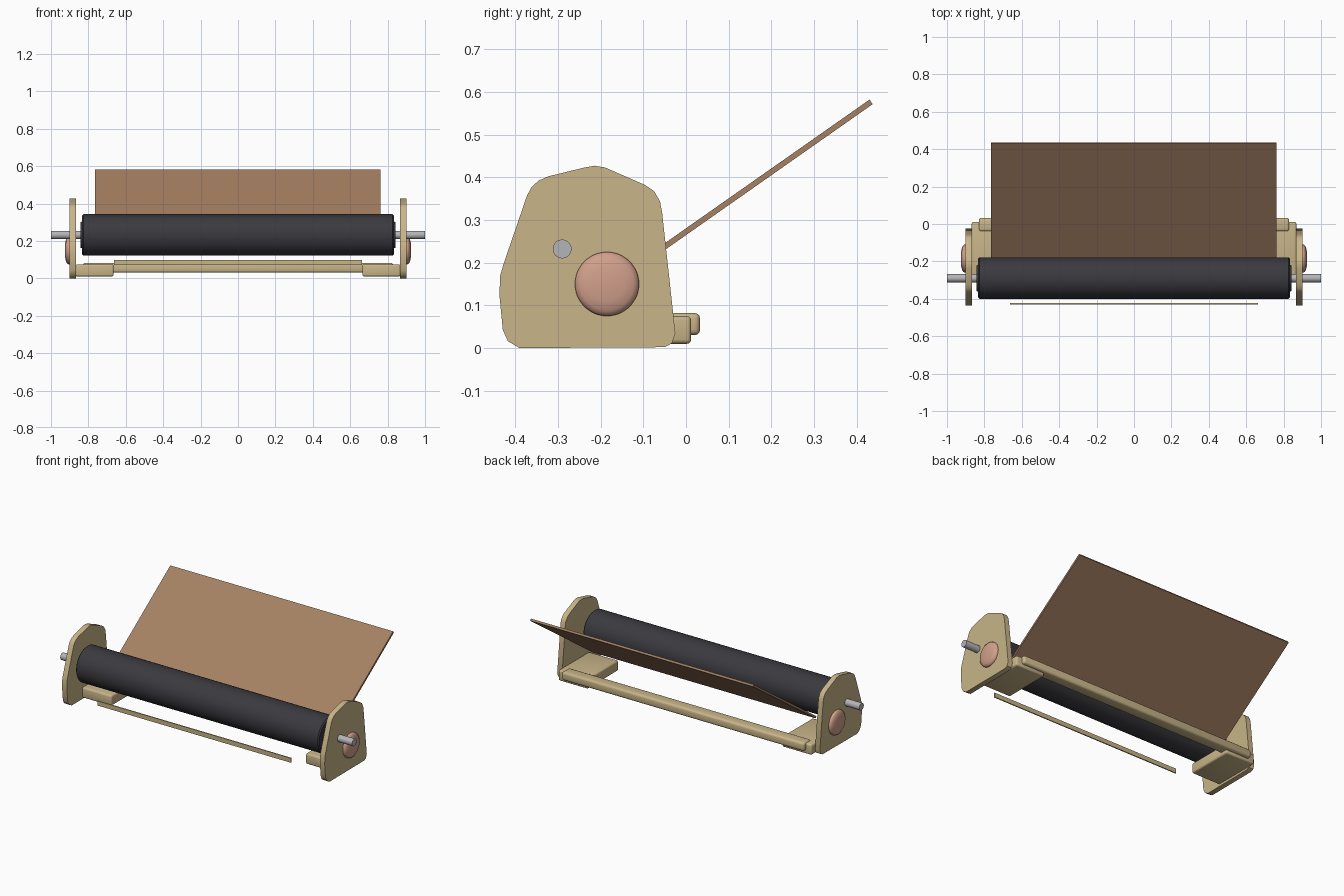
import bpy, bmesh, math
from mathutils import Matrix

cube = bpy.data.objects.get("Cube")
if cube:
    bpy.data.objects.remove(cube, do_unlink=True)


def material(name, rgb):
    m = bpy.data.materials.new(name)
    m.use_nodes = True
    m.diffuse_color = (*rgb, 1)
    bsdf = next(n for n in m.node_tree.nodes if n.type == 'BSDF_PRINCIPLED')
    bsdf.inputs["Base Color"].default_value = (*rgb, 1)
    return m


TAN = material("tan plastic", (0.58, 0.46, 0.25))
BROWN = material("brown panel", (0.38, 0.22, 0.125))
BLACK = material("black rubber", (0.042, 0.042, 0.05))
STEEL = material("grey steel", (0.46, 0.46, 0.49))
PINK = material("copper pink", (0.64, 0.35, 0.26))


def finish(name, bm, mat, smooth=True):
    bmesh.ops.recalc_face_normals(bm, faces=bm.faces)
    mesh = bpy.data.meshes.new(name)
    bm.to_mesh(mesh)
    bm.free()
    obj = bpy.data.objects.new(name, mesh)
    bpy.context.collection.objects.link(obj)
    mesh.materials.append(mat)
    if smooth:
        bpy.ops.object.select_all(action='DESELECT')
        obj.select_set(True)
        bpy.context.view_layer.objects.active = obj
        bpy.ops.object.shade_smooth_by_angle(angle=math.radians(35))
    return obj


def box(name, lo, hi, mat, bevel=0):
    bm = bmesh.new()
    size = [b - a for a, b in zip(lo, hi)]
    mid = [(a + b) / 2 for a, b in zip(lo, hi)]
    bmesh.ops.create_cube(bm, size=1, matrix=Matrix.Translation(mid) @ Matrix.Diagonal((*size, 1)))
    if bevel:
        bmesh.ops.bevel(bm, geom=bm.edges[:], offset=bevel, segments=3, profile=0.5, affect='EDGES')
    return finish(name, bm, mat, bool(bevel))


def extrude_x(name, profile, x0, x1, mat, smooth=True):
    """Extrude a (y, z) outline from x0 to x1."""
    bm = bmesh.new()
    face = bm.faces.new([bm.verts.new((x0, y, z)) for y, z in profile])
    top = bmesh.ops.extrude_face_region(bm, geom=[face])["geom"]
    bmesh.ops.translate(bm, vec=(x1 - x0, 0, 0), verts=[v for v in top if isinstance(v, bmesh.types.BMVert)])
    return finish(name, bm, mat, smooth)


def lathe_x(name, profile, y, z, mat, sides=48):
    """Spin an (x, radius) outline about an axis along x."""
    bm = bmesh.new()
    rings = [[bm.verts.new((x, y + r * math.cos(math.tau * i / sides), z + r * math.sin(math.tau * i / sides)))
              for i in range(sides)] for x, r in profile]
    for a, b in zip(rings, rings[1:]):
        for i in range(sides):
            j = (i + 1) % sides
            bm.faces.new((a[i], a[j], b[j], b[i]))
    bm.faces.new(rings[0])
    bm.faces.new(rings[-1])
    return finish(name, bm, mat)


# Roller and its axle
AXIS = (-0.29, 0.232)
half = [(0.842, 0.068), (0.833, 0.072), (0.833, 0.104), (0.826, 0.111)]
lathe_x("roller", [(-x, r) for x, r in half] + half[::-1], *AXIS, BLACK, 64)
lathe_x("axle", [(-1, 0.022), (1, 0.022)], *AXIS, STEEL, 32)

# Side plates, feet and round knobs, one of each per side
PLATE = [(-0.05, 0.002), (-0.033, 0.011), (-0.025, 0.035), (-0.056, 0.318), (-0.061, 0.344),
         (-0.075, 0.368), (-0.096, 0.382), (-0.19, 0.423), (-0.215, 0.427), (-0.241, 0.422),
         (-0.323, 0.402), (-0.345, 0.392), (-0.361, 0.378), (-0.372, 0.358), (-0.428, 0.195),
         (-0.435, 0.17), (-0.437, 0.125), (-0.429, 0.042), (-0.417, 0.016), (-0.39, 0.0)]
KNOB = [(0.895, 0.075), (0.906, 0.075), (0.913, 0.071), (0.919, 0.062), (0.924, 0.04), (0.926, 0.005)]
for side, s in (("left", 1), ("right", -1)):
    extrude_x(side + "_side_plate", PLATE, s * 0.867, s * 0.9, TAN)
    lathe_x(side + "_knob", [(s * x, r) for x, r in KNOB], -0.185, 0.15, PINK)
    x0, x1 = sorted((s * 0.665, s * 0.868))
    box(side + "_foot", (x0, -0.29, 0.01), (x1, 0.012, 0.075), TAN, 0.01)

# Rear crossbar and thin front strip
box("rear_crossbar", (-0.83, -0.04, 0.03), (0.83, 0.033, 0.082), TAN, 0.013)
box("front_strip", (-0.663, -0.43, 0.07), (0.663, -0.423, 0.098), TAN)

# Sloping panel behind the roller
SHEET = [(-0.176, 0.141), (0.437, 0.571), (0.43, 0.582), (-0.183, 0.152)]
extrude_x("sloping_panel", SHEET, -0.765, 0.762, BROWN, False)
